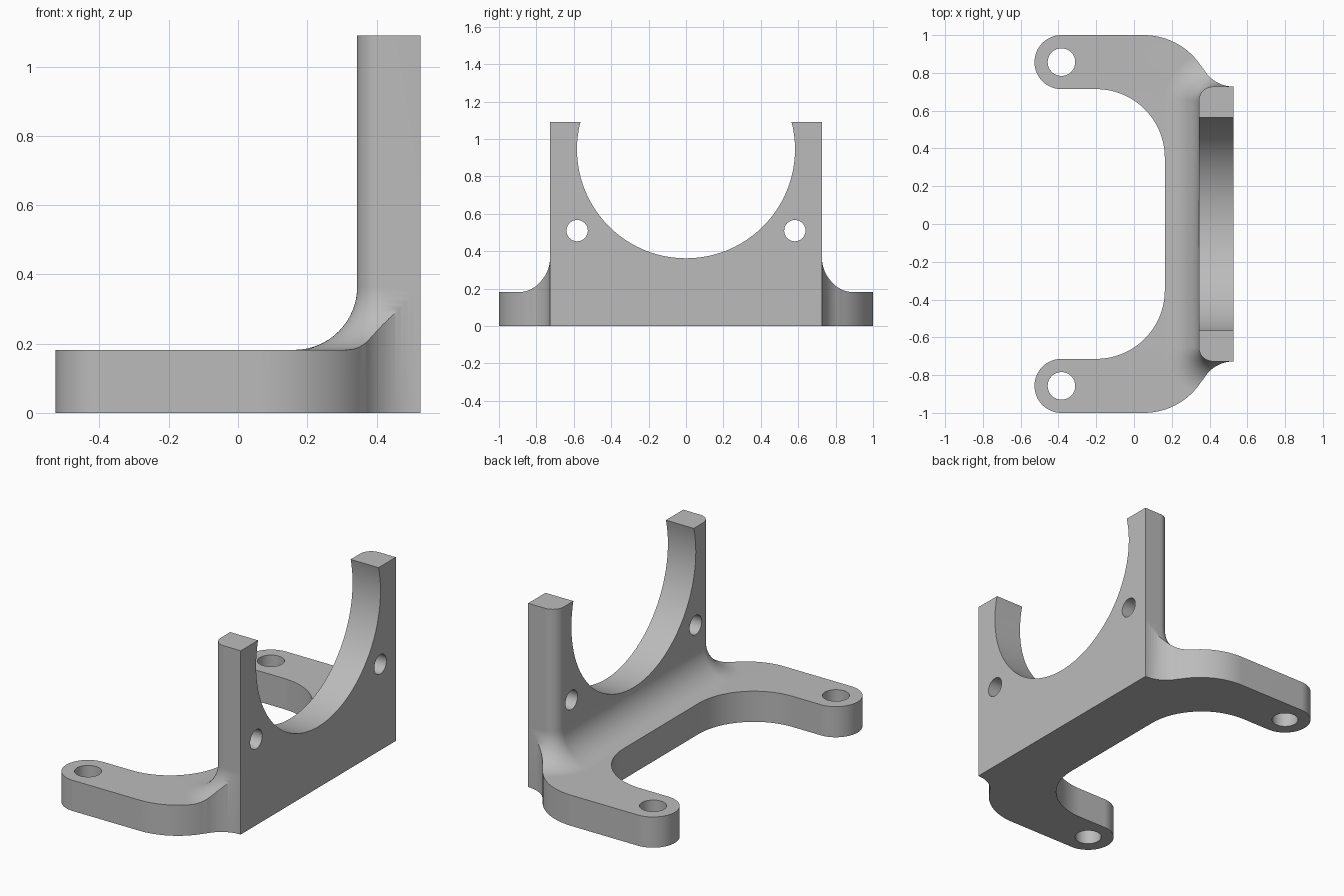
import bpy, bmesh
from math import sin, cos, pi, radians, atan2

cube = bpy.data.objects.get("Cube")
if cube:
    bpy.data.objects.remove(cube, do_unlink=True)

BACK = 0.527            # flat mounting face of the upright
FRONT = 0.344           # inner face of the upright
HALF = 0.727            # half width of the upright
BASE = 0.182            # base thickness
TOP = 1.09
FILLET = 0.182
EDGE = 0.073            # rounding of the inner upright corners
BEND = 0.363


def arc(cx, cy, r, a0, a1, n=20):
    """Points on an arc, angles in degrees."""
    angles = [radians(a0 + (a1 - a0) * i / n) for i in range(n + 1)]
    return [(cx + r * cos(a), cy + r * sin(a)) for a in angles]


def loft(name, rings):
    """Closed solid through rings of equal point count."""
    bm = bmesh.new()
    loops = [[bm.verts.new(p) for p in ring] for ring in rings]
    for low, high in zip(loops, loops[1:]):
        for i in range(len(low)):
            j = (i + 1) % len(low)
            bm.faces.new((low[i], low[j], high[j], high[i]))
    bm.faces.new(loops[0][::-1])
    bm.faces.new(loops[-1])
    bmesh.ops.recalc_face_normals(bm, faces=bm.faces)
    mesh = bpy.data.meshes.new(name)
    bm.to_mesh(mesh)
    bm.free()
    obj = bpy.data.objects.new(name, mesh)
    bpy.context.collection.objects.link(obj)
    return obj


def boolean(target, tool, operation):
    tool.hide_render = True
    mod = target.modifiers.new("cut", 'BOOLEAN')
    mod.operation = operation
    mod.solver = 'EXACT'
    mod.object = tool
    bpy.context.view_layer.objects.active = target
    bpy.ops.object.modifier_apply(modifier=mod.name)
    bpy.data.objects.remove(tool, do_unlink=True)


# Plan outline of half the bracket, from the back corner round to the inner edge
flare_y = HALF + 0.0005 + FILLET
bend_x, bend_y = 0.052, 1 - BEND
tangent = atan2(flare_y - bend_y, BACK - bend_x) * 180 / pi
half = arc(BACK, flare_y, FILLET, 270, 180 + tangent)
half += arc(bend_x, bend_y, BEND, tangent, 90)[1:]
half += arc(-0.384, 0.857, 0.143, 90, 270, 32)
half += arc(-0.2, 0.714 - BEND, BEND, 90, 0, 28)
outline = half + [(x, -y) for x, y in reversed(half)]
bracket = loft("bracket", [[(x, y, z) for x, y in outline] for z in (0, TOP + 0.1)])


# Upright envelope: wide slab, concave fillet, then a straight rounded column
def column_ring(d, z):
    cx, cy, r = FRONT + EDGE, HALF - EDGE, EDGE + d
    side = [(0.7, HALF + d)] + arc(cx, cy, r, 90, 180, 16)
    return [(x, y, z) for x, y in side + [(x, -y) for x, y in reversed(side)]]


rings = [column_ring(2, -0.1), column_ring(2, BASE)]
for i in range(17):
    a = pi / 2 * i / 16
    rings.append(column_ring(FILLET * (1 - sin(a)), BASE + FILLET * (1 - cos(a))))
rings.append(column_ring(0, TOP))
boolean(bracket, loft("envelope", rings), 'INTERSECT')

# Round opening and fixing holes through the upright
for y, z, r, n in ((0, 0.945, 0.583, 96), (-0.582, 0.51, 0.057, 40), (0.582, 0.51, 0.057, 40)):
    circle = arc(y, z, r, 0, 360, n)[:-1]
    tool = loft("bore", [[(x, u, v) for u, v in circle] for x in (0.2, 0.8)])
    boolean(bracket, tool, 'DIFFERENCE')

# Holes in the feet
for side in (-1, 1):
    circle = arc(-0.384, 0.857 * side, 0.073, 0, 360, 40)[:-1]
    tool = loft("foot_hole", [[(u, v, z) for u, v in circle] for z in (-0.1, 0.4)])
    boolean(bracket, tool, 'DIFFERENCE')

# Finish
grey = bpy.data.materials.new("plain grey")
grey.use_nodes = True
colour = (0.5, 0.5, 0.5, 1)
grey.diffuse_color = colour
grey.node_tree.nodes["Principled BSDF"].inputs["Base Color"].default_value = colour
bracket.data.materials.clear()
bracket.data.materials.append(grey)
for face in bracket.data.polygons:
    face.material_index = 0

bpy.ops.object.select_all(action='DESELECT')
bracket.select_set(True)
bpy.context.view_layer.objects.active = bracket
bpy.ops.object.shade_smooth_by_angle(angle=radians(30))
weighted = bracket.modifiers.new("even shading", 'WEIGHTED_NORMAL')
weighted.keep_sharp = True
